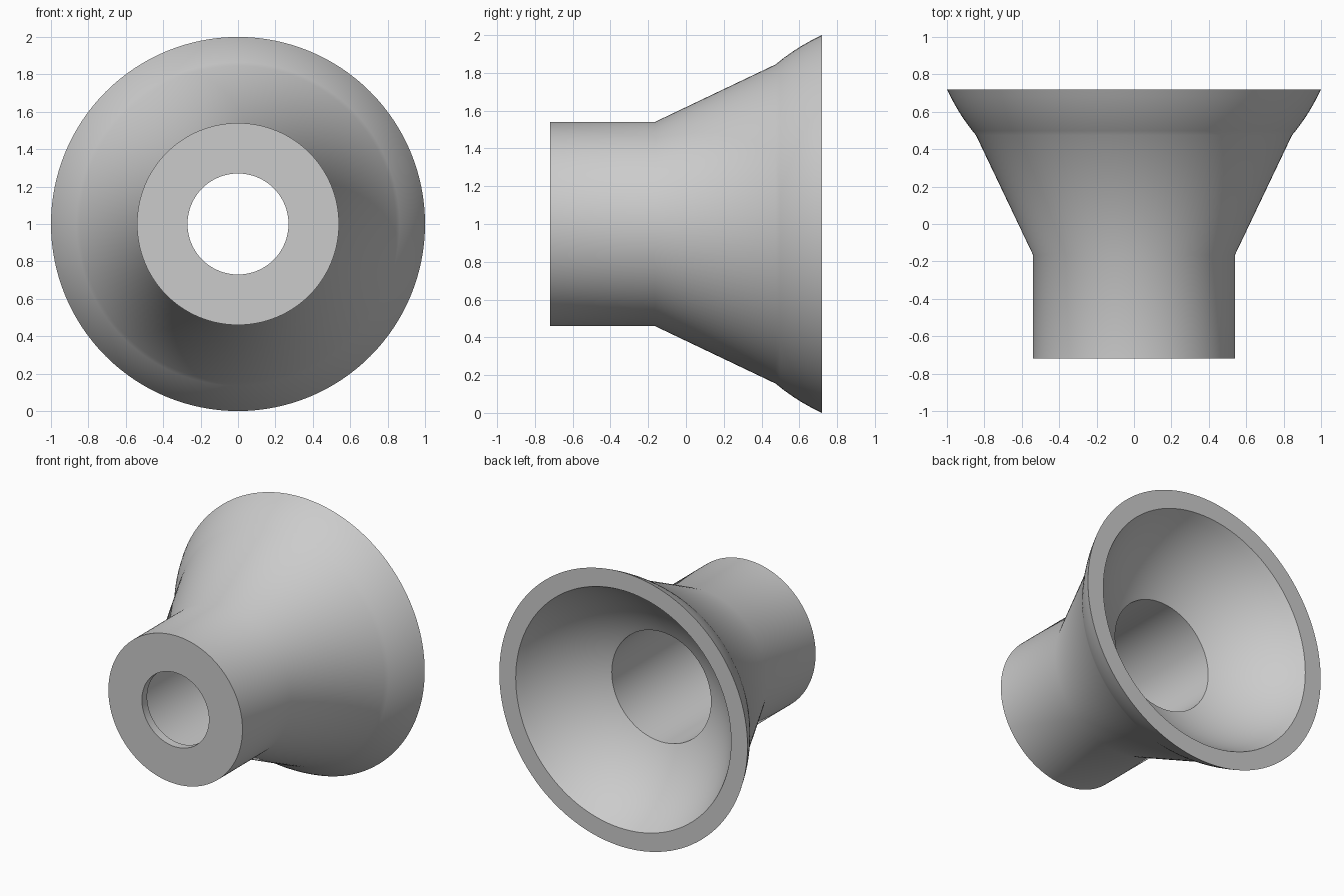
import bpy, bmesh, math
from mathutils import Matrix, Vector

cube = bpy.data.objects.get("Cube")
if cube:
    bpy.data.objects.remove(cube, do_unlink=True)

SEGMENTS = 128
BOWL_CENTRE = 1.18   # y of the shared centre of the flared shell and bowl
BACK = 0.72


def sphere_arc(radius, r_from, r_to, steps):
    """Profile points (radius, y) on a sphere centred on the axis."""
    points = []
    for i in range(steps + 1):
        r = r_from + (r_to - r_from) * i / steps
        points.append((r, BOWL_CENTRE - math.sqrt(radius**2 - r**2)))
    return points


def rim_radius(radius):
    return math.sqrt(radius**2 - (BACK - BOWL_CENTRE)**2)


def lathe(name, profile, material):
    """Spin a closed profile round the y axis at z = 1."""
    bm = bmesh.new()
    rings = []
    for i in range(SEGMENTS):
        turn = Matrix.Rotation(math.tau * i / SEGMENTS, 3, 'Y')
        rings.append([bm.verts.new(turn @ Vector((r, y, 0)) + Vector((0, 0, 1)))
                      for r, y in profile])
    count = len(profile)
    for i in range(SEGMENTS):
        a, b = rings[i], rings[(i + 1) % SEGMENTS]
        for j in range(count):
            k = (j + 1) % count
            bm.faces.new((a[j], a[k], b[k], b[j]))
    bmesh.ops.recalc_face_normals(bm, faces=bm.faces)
    mesh = bpy.data.meshes.new(name)
    bm.to_mesh(mesh)
    bm.free()
    mesh.materials.append(material)
    obj = bpy.data.objects.new(name, mesh)
    bpy.context.collection.objects.link(obj)
    bpy.ops.object.select_all(action='DESELECT')
    obj.select_set(True)
    bpy.context.view_layer.objects.active = obj
    bpy.ops.object.shade_smooth_by_angle(angle=math.radians(30))
    return obj


grey = bpy.data.materials.new("light_grey")
grey.use_nodes = True
colour = (0.6, 0.6, 0.6, 1)
grey.diffuse_color = colour
grey.node_tree.nodes["Principled BSDF"].inputs["Base Color"].default_value = colour

# Outside: straight neck, cone, then rounded flare
outer_radius = math.sqrt(1 + (BACK - BOWL_CENTRE)**2)
outside = [(0.54, -BACK), (0.54, -0.165)]
outside += sphere_arc(outer_radius, 0.845, 1.0, 8)

# Inside: round bowl, wide bore, then a thin lip with a smaller hole
bowl_radius = 0.982
inside = sphere_arc(bowl_radius, rim_radius(bowl_radius), 0.4, 16)
inside += [(0.4, -0.66), (0.27, -0.66), (0.27, -BACK)]

lathe("flared_socket", outside + inside, grey)
